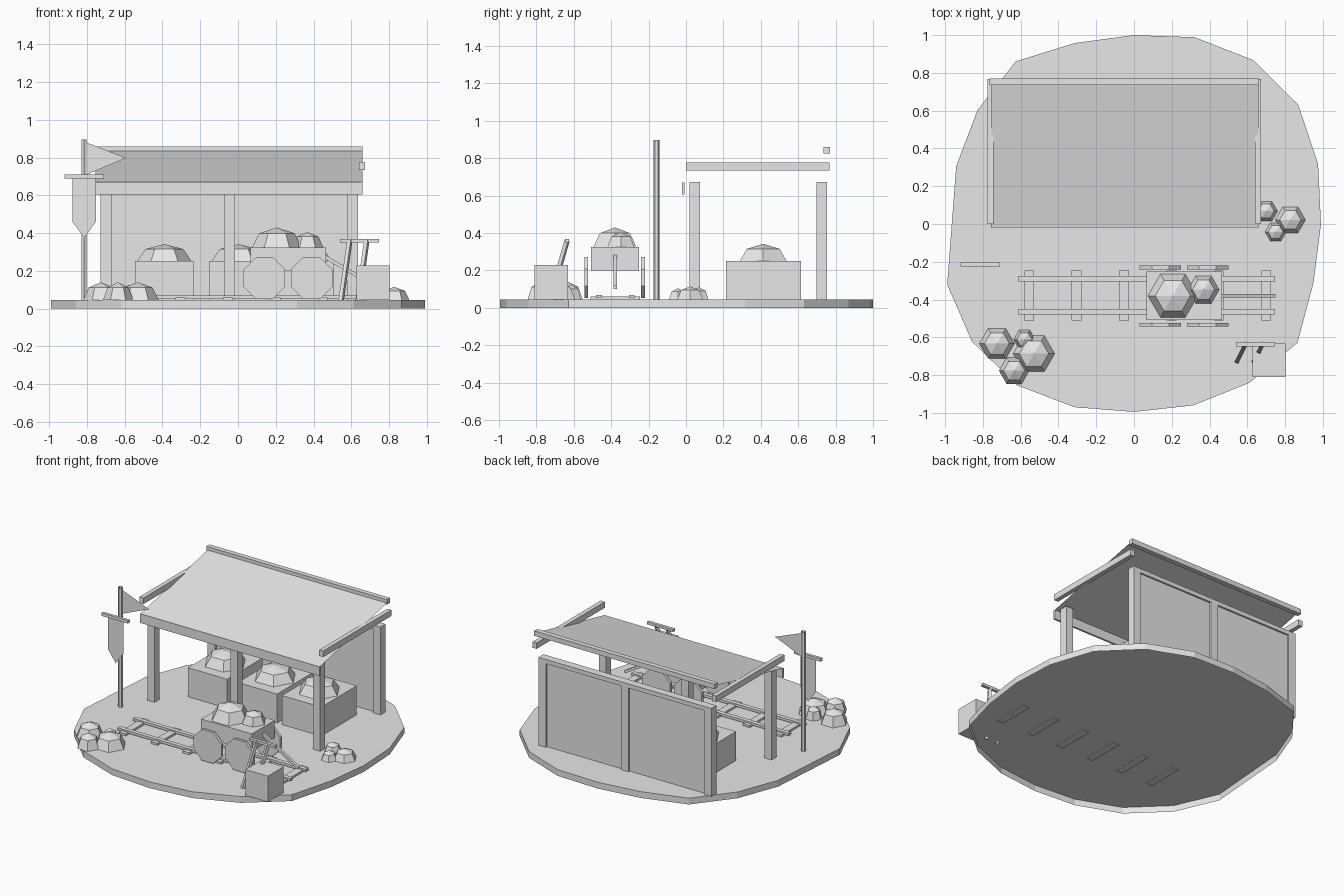
import bpy, bmesh, math
from mathutils import Vector, Matrix

if "Cube" in bpy.data.objects:
    bpy.data.objects.remove(bpy.data.objects["Cube"])

plain_grey = bpy.data.materials.new("plain_grey")
plain_grey.diffuse_color = (0.8, 0.8, 0.8, 1)
plain_grey.use_nodes = True
plain_grey.node_tree.nodes["Principled BSDF"].inputs["Base Color"].default_value = plain_grey.diffuse_color
GROUND = 0.045


def finish(name, bm):
    me = bpy.data.meshes.new(name)
    bm.to_mesh(me)
    bm.free()
    me.materials.append(plain_grey)
    ob = bpy.data.objects.new(name, me)
    bpy.context.collection.objects.link(ob)
    return ob


def box(name, x, y, z):
    """Box from (min, max) pairs."""
    bm = bmesh.new()
    bmesh.ops.create_cube(bm, size=1)
    for v in bm.verts:
        v.co = [r[0] if c < 0 else r[1] for c, r in zip(v.co, (x, y, z))]
    return finish(name, bm)


def rod(name, a, b, r, sides=6):
    """Open-ended low-poly tube between two points."""
    a, b = Vector(a), Vector(b)
    bm = bmesh.new()
    bmesh.ops.create_cone(bm, cap_ends=False, segments=sides, radius1=r, radius2=r,
                          depth=(b - a).length)
    rot = (b - a).to_track_quat('Z', 'Y').to_matrix()
    if sides == 4:  # turn flat sides to face the axes
        rot = rot @ Matrix.Rotation(math.pi / 4, 3, 'Z')
    for v in bm.verts:
        v.co = rot @ v.co + (a + b) / 2
    return finish(name, bm)


def sheet(name, pts):
    bm = bmesh.new()
    bm.faces.new([bm.verts.new(p) for p in pts])
    return finish(name, bm)


def prism(name, pts, depth, caps=(True, True)):
    """Extrude a flat outline along a vector; caps = start, end."""
    bm = bmesh.new()
    d = Vector(depth)
    a = [bm.verts.new(p) for p in pts]
    b = [bm.verts.new(Vector(p) + d) for p in pts]
    if caps[0]:
        bm.faces.new(a)
    if caps[1]:
        bm.faces.new(b[::-1])
    for i in range(len(a)):
        j = (i + 1) % len(a)
        bm.faces.new((a[j], a[i], b[i], b[j]))
    return finish(name, bm)


def rock(name, x, y, z, r, h):
    """Six-sided low dome: the top half of a coarse sphere."""
    bm = bmesh.new()
    s = math.sqrt(0.5)
    rings = []
    for rr, zz in ((r, 0), (r * s, h * s)):
        rings.append([bm.verts.new((x + rr * math.cos(i * math.pi / 3),
                                    y + rr * math.sin(i * math.pi / 3), z + zz)) for i in range(6)])
    tip = bm.verts.new((x, y, z + h))
    for i in range(6):
        j = (i + 1) % 6
        bm.faces.new((rings[0][i], rings[0][j], rings[1][j], rings[1][i]))
        bm.faces.new((rings[1][i], rings[1][j], tip))
    finish(name, bm)


# Uneven twenty-sided ground slab, open underneath
radii = [1.0, 1.04, 1.073, 1.075, 1.025, 0.99, 1.0, 1.07, 1.04, 1.01,
         0.995, 1.02, 1.055, 1.06, 1.04, 0.965, 0.99, 1.025, 1.065, 1.008]
prism("ground", [(r * math.sin(i * math.pi / 10), r * math.cos(i * math.pi / 10), 0)
                 for i, r in enumerate(radii)], (0, 0, GROUND), caps=(False, True))

# Shed posts
for i, x in enumerate((-0.70, -0.045, 0.606)):
    for side, y in (("front", 0.048), ("back", 0.727)):
        box(f"{side}_post_{i}", (x - 0.029, x + 0.029), (y - 0.028, y + 0.028), (GROUND, 0.672))

# Back wall with top rail
box("back_wall", (-0.70, 0.606), (0.717, 0.742), (GROUND, 0.66))
box("back_wall_rail", (-0.729, 0.635), (0.699, 0.755), (0.642, 0.672))

# Roof sheet and its beams
sheet("roof", [(-0.755, -0.013, 0.671), (0.66, -0.013, 0.671),
               (0.66, 0.755, 0.84), (-0.755, 0.755, 0.84)])
box("front_beam", (-0.757, 0.66), (-0.022, -0.008), (0.605, 0.67))
box("ridge_beam", (-0.765, 0.66), (0.735, 0.77), (0.825, 0.86))
for side, x in (("left", -0.76), ("right", 0.657)):
    box(f"{side}_side_beam", (x - 0.016, x + 0.016), (0.0, 0.768), (0.735, 0.778))

# Ore crates inside the shed
for i, x in enumerate((-0.39, 0.004, 0.352)):
    box(f"ore_crate_{i}", (x - 0.155, x + 0.155), (0.214, 0.614), (GROUND, 0.252))
    rock(f"crate_ore_{i}", x, 0.413, 0.252, 0.143, 0.09)

# Track
for i in range(6):
    x = -0.555 + 0.251 * i
    box(f"sleeper_{i}", (x - 0.026, x + 0.026), (-0.51, -0.247), (0.04, 0.06))
for side, y in (("back", -0.29), ("front", -0.465)):
    box(f"{side}_rail", (-0.615, 0.747), (y - 0.015, y + 0.015), (0.052, 0.07))

# Mine cart with ore, wheels and pull handle
box("cart_body", (0.065, 0.465), (-0.508, -0.252), (0.2, 0.325))
rock("cart_ore_large", 0.206, -0.38, 0.325, 0.132, 0.105)
rock("cart_ore_small", 0.368, -0.348, 0.325, 0.083, 0.08)
for i, x in enumerate((0.14, 0.39)):
    for side, y in (("back", -0.24), ("front", -0.544)):
        prism(f"{side}_wheel_{i}",
              [(x + 0.119 * math.cos((k + 0.5) * math.pi / 4), y,
                0.162 - 0.119 * math.sin((k + 0.5) * math.pi / 4)) for k in range(8)][::-1],
              (0, 0.02, 0))
rod("cart_handle", (0.46, -0.379, 0.275), (0.745, -0.379, 0.108), 0.013, 4)

# Rock heaps on the ground
heaps = [(-0.726, -0.633, 0.093, 0.095), (-0.58, -0.612, 0.057, 0.08),
         (-0.53, -0.687, 0.11, 0.095), (-0.635, -0.777, 0.08, 0.095),
         (0.828, 0.022, 0.08, 0.07), (0.7, 0.068, 0.06, 0.065), (0.75, -0.042, 0.056, 0.06)]
for i, (x, y, r, h) in enumerate(heaps):
    rock(f"ground_rock_{i}", x, y, GROUND, r, h)

# Flagpole, pennant, crossbar and hanging banner
rod("flagpole", (-0.816, -0.158, GROUND), (-0.816, -0.158, 0.897), 0.016)
sheet("pennant", [(-0.802, -0.158, 0.71), (-0.592, -0.158, 0.798), (-0.802, -0.158, 0.88)])
rod("banner_bar", (-0.92, -0.215, 0.70), (-0.71, -0.215, 0.70), 0.015, 4)
sheet("banner", [(-0.876, -0.215, 0.69), (-0.876, -0.215, 0.46), (-0.814, -0.215, 0.375),
                 (-0.753, -0.215, 0.46), (-0.753, -0.215, 0.69)])

# Supply box with leaning tools
box("supply_box", (0.628, 0.803), (-0.81, -0.632), (GROUND, 0.23))
for i, x in enumerate((0.592, 0.682)):
    rod(f"tool_handle_{i}", (x - 0.047, -0.728, 0.035), (x, -0.636, 0.36), 0.015, 4)
box("tool_head", (0.54, 0.747), (-0.648, -0.626), (0.35, 0.368))
